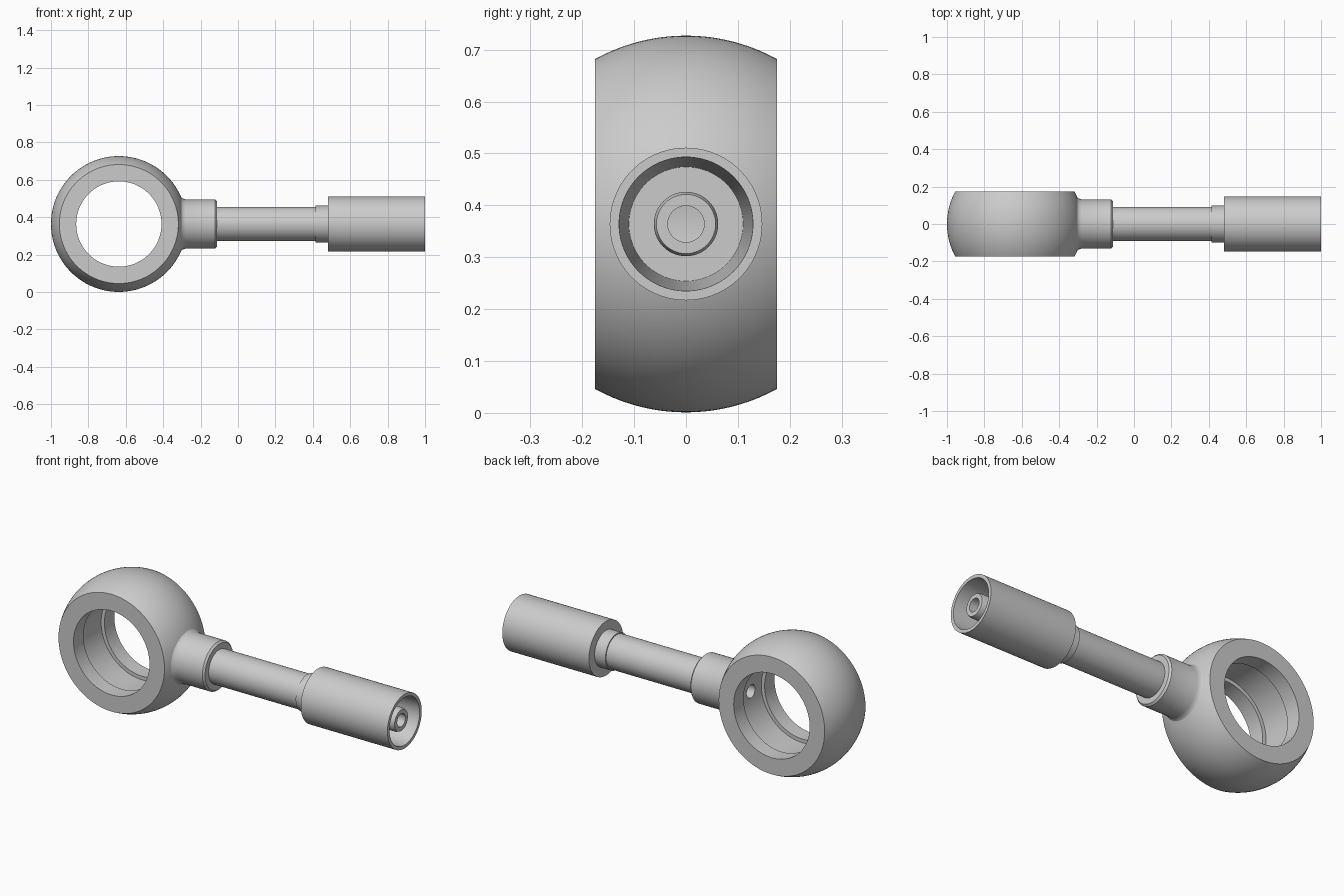
import bpy, bmesh, math
from mathutils import Matrix

cube = bpy.data.objects.get("Cube")
if cube:
    bpy.data.objects.remove(cube)

AXIS_Z = 0.364      # height of the shared pipe axis
RING_X = -0.637     # centre of the eye
BALL_R = 0.363
HALF_W = 0.175
HOLE_R = 0.035

steel = bpy.data.materials.new("grey steel")
steel.use_nodes = True
GREY = (0.6, 0.6, 0.6, 1)
steel.diffuse_color = GREY
steel.node_tree.nodes["Principled BSDF"].inputs["Base Color"].default_value = GREY


def lathe(name, profile, axis, centre, segments=96):
    """Revolve a closed (along, radius) profile around the x or y axis."""
    bm = bmesh.new()
    rings = []
    for i in range(segments):
        a = 2 * math.pi * i / segments
        c, s = math.cos(a), math.sin(a)
        rings.append([bm.verts.new((t, r * c, r * s) if axis == "x" else (r * c, t, r * s))
                      for t, r in profile])
    n = len(profile)
    for i in range(segments):
        a, b = rings[i], rings[(i + 1) % segments]
        for j in range(n):
            k = (j + 1) % n
            bm.faces.new((a[j], a[k], b[k], b[j]))
    bmesh.ops.recalc_face_normals(bm, faces=bm.faces)
    return finish(bm, name, centre)


def finish(bm, name, centre):
    mesh = bpy.data.meshes.new(name)
    bm.to_mesh(mesh)
    bm.free()
    mesh.materials.append(steel)
    obj = bpy.data.objects.new(name, mesh)
    obj.location = centre
    bpy.context.collection.objects.link(obj)
    return obj


def smooth(obj):
    bpy.ops.object.select_all(action="DESELECT")
    obj.select_set(True)
    bpy.context.view_layer.objects.active = obj
    bpy.ops.object.shade_smooth_by_angle(angle=math.radians(25))


# Eye: a ball with flat sides and a bore with a wide inner groove
STEPS = 20
ball = []
for i in range(STEPS + 1):
    y = -HALF_W + 2 * HALF_W * i / STEPS
    ball.append((y, math.sqrt(BALL_R ** 2 - y ** 2)))
BORE, GROOVE, LAND = 0.228, 0.248, 0.09
bore = [(HALF_W, BORE), (LAND, BORE), (LAND, GROOVE),
        (-LAND, GROOVE), (-LAND, BORE), (-HALF_W, BORE)]
eye = lathe("banjo_eye", ball + bore, "y", (RING_X, 0, AXIS_Z), 128)

# Fluid channel cut through the eye wall
bm = bmesh.new()
bmesh.ops.create_cone(bm, cap_ends=True, segments=48, radius1=HOLE_R + 0.0005,
                      radius2=HOLE_R + 0.0005, depth=0.25,
                      matrix=Matrix.Rotation(math.pi / 2, 4, "Y"))
cutter = finish(bm, "channel_cutter", (-0.35, 0, AXIS_Z))
cutter.hide_render = True
cutter.hide_set(True)
cut = eye.modifiers.new("channel", "BOOLEAN")
cut.operation = "DIFFERENCE"
cut.solver = "EXACT"
cut.object = cutter
bpy.context.view_layer.update()
bpy.context.view_layer.objects.active = eye
bpy.ops.object.modifier_apply(modifier="channel")
bpy.data.objects.remove(cutter)

axis_centre = (0, 0, AXIS_Z)

# Neck with a small fillet against the eye and a chamfered end
neck = lathe("neck", [
    (-0.33, HOLE_R), (-0.33, 0.155), (-0.311, 0.153), (-0.304, 0.143),
    (-0.295, 0.136), (-0.28, 0.131), (-0.122, 0.131), (-0.112, 0.122),
    (-0.112, HOLE_R)], "x", axis_centre)

# Stem with a slightly thicker collar where it meets the sleeve
stem = lathe("stem", [
    (-0.112, HOLE_R), (-0.112, 0.092), (0.415, 0.092), (0.415, 0.098),
    (0.485, 0.098), (0.485, HOLE_R)], "x", axis_centre)

# Crimp sleeve with a tapered socket
FLOOR = 0.56
sleeve = lathe("crimp_sleeve", [
    (0.48, HOLE_R), (0.48, 0.147), (1.0, 0.147), (1.0, 0.129),
    (FLOOR, 0.11), (FLOOR, HOLE_R)], "x", axis_centre)

# Hose nipple inside the sleeve
nipple = lathe("hose_nipple", [
    (FLOOR, HOLE_R), (FLOOR, 0.062), (0.965, 0.062), (0.98, 0.057),
    (0.98, HOLE_R)], "x", axis_centre)

for part in (eye, neck, stem, sleeve, nipple):
    smooth(part)
